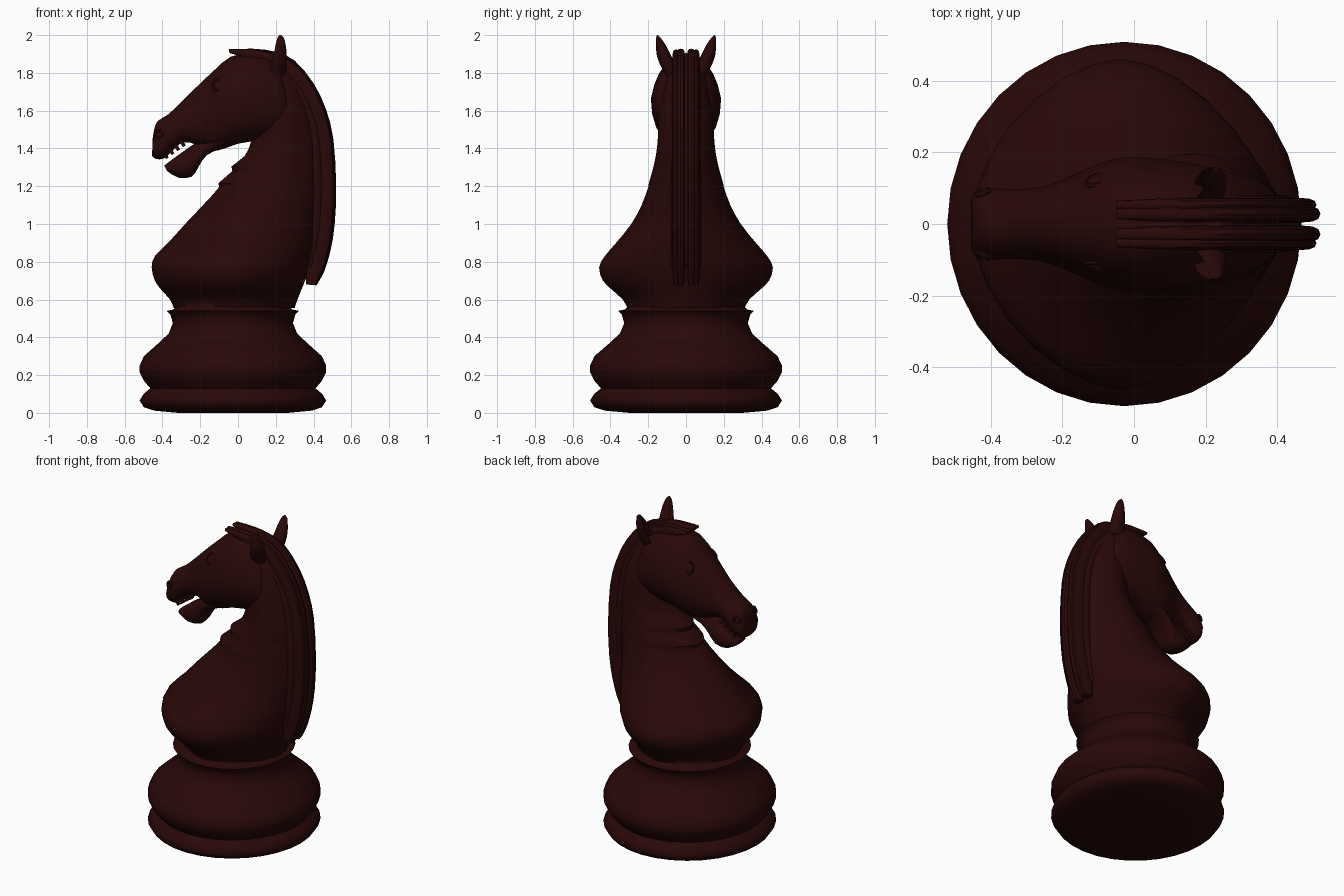
import bpy, bmesh, math
from mathutils import Vector

wood = bpy.data.materials.new("dark_mahogany")
wood.diffuse_color = (0.022, 0.0025, 0.0025, 1)


def finish(ob, name, angle=40):
    ob.name = name
    ob.data.materials.clear()
    ob.data.materials.append(wood)
    bpy.ops.object.select_all(action='DESELECT')
    ob.select_set(True)
    bpy.context.view_layer.objects.active = ob
    bpy.ops.object.shade_smooth_by_angle(angle=math.radians(angle))
    return ob


def refine(rows, steps):
    """Catmull-Rom interpolation of section rows."""
    if steps == 1:
        return rows
    out, n = [], len(rows)
    for i in range(n - 1):
        p = [rows[max(0, min(n - 1, i + k))] for k in (-1, 0, 1, 2)]
        for s in range(steps):
            t = s / steps
            out.append([0.5 * (2 * b + (c - a) * t + (2 * a - 5 * b + 4 * c - d) * t * t
                               + (3 * b - a - 3 * c + d) * t ** 3) for a, b, c, d in zip(*p)])
    return out + [rows[-1]]


def power(v, p):
    return math.copysign(abs(v) ** p, v)


def loft(name, rows, sides=24, p=1.0, steps=2, side=1, dent=False, taper=0, angle=40):
    """Rows: x, z of one edge, x, z of the other edge, half width, y centre."""
    bm = bmesh.new()
    rings = []
    for ax, az, bx, bz, w, yc in refine(rows, steps):
        ring = []
        for k in range(sides):
            t = 2 * math.pi * k / sides
            c, s = power(math.cos(t), p), power(math.sin(t), p)
            s *= 1 - taper * max(c, 0)
            if dent and c < -0.75:
                c = 0.0
            ring.append(bm.verts.new(((ax + bx) / 2 + (ax - bx) / 2 * c, side * (yc + w * s),
                                      (az + bz) / 2 + (az - bz) / 2 * c)))
        rings.append(ring)
    for r, q in zip(rings, rings[1:]):
        for k in range(sides):
            j = (k + 1) % sides
            bm.faces.new((r[k], r[j], q[j], q[k]))
    bm.faces.new(rings[0])
    bm.faces.new(rings[-1])
    bmesh.ops.recalc_face_normals(bm, faces=bm.faces)
    me = bpy.data.meshes.new(name)
    bm.to_mesh(me)
    bm.free()
    ob = bpy.data.objects.new(name, me)
    bpy.context.collection.objects.link(ob)
    return finish(ob, name, angle)


# Turned base with foot ring, round belly and collar
profile = [(0.30, 0), (0.43, 0.012), (0.485, 0.03), (0.508, 0.065), (0.487, 0.10), (0.45, 0.13),
           (0.485, 0.17), (0.508, 0.215), (0.508, 0.25), (0.485, 0.30), (0.41, 0.365), (0.35, 0.42),
           (0.327, 0.475), (0.34, 0.52), (0.36, 0.54), (0.325, 0.547), (0.305, 0.565), (0.315, 0.59)]
CX, SX = -0.027, 0.972
loft("turned_base", [(CX + r * SX, z, CX - r * SX, z, r, 0) for r, z in profile], sides=32, steps=1, angle=75)

# Chest and neck: height, front x, back x, half width
neck = [(0.555, -0.34, 0.30, 0.31), (0.60, -0.36, 0.315, 0.335), (0.65, -0.405, 0.335, 0.39),
        (0.70, -0.44, 0.355, 0.44), (0.77, -0.457, 0.38, 0.46), (0.83, -0.44, 0.395, 0.43),
        (0.90, -0.37, 0.41, 0.37), (1.00, -0.28, 0.42, 0.29), (1.10, -0.185, 0.43, 0.235),
        (1.195, -0.10, 0.435, 0.20), (1.215, -0.105, 0.435, 0.197), (1.28, -0.03, 0.435, 0.178),
        (1.305, -0.035, 0.435, 0.172), (1.36, 0.035, 0.435, 0.16), (1.44, 0.07, 0.43, 0.15),
        (1.55, 0.08, 0.41, 0.145), (1.65, 0.09, 0.38, 0.13), (1.75, 0.10, 0.335, 0.11),
        (1.84, 0.12, 0.28, 0.08), (1.88, 0.15, 0.24, 0.05)]
loft("chest_and_neck", [(b, z, f, z, w, 0) for z, f, b, w in neck], sides=28, p=1.16)

# Head from the back of the cheek to the upper lip
loft("head", [(0.255, 1.76, 0.275, 1.52, 0.115, 0), (0.20, 1.875, 0.245, 1.472, 0.155, 0),
              (0.08, 1.905, 0.09, 1.44, 0.18, 0), (-0.04, 1.885, 0.00, 1.425, 0.185, 0),
              (-0.13, 1.81, -0.07, 1.40, 0.167, 0), (-0.22, 1.725, -0.15, 1.385, 0.13, 0),
              (-0.30, 1.645, -0.22, 1.42, 0.103, 0), (-0.37, 1.58, -0.30, 1.43, 0.097, 0),
              (-0.425, 1.545, -0.385, 1.35, 0.10, 0), (-0.444, 1.50, -0.435, 1.345, 0.094, 0),
              (-0.452, 1.45, -0.455, 1.36, 0.07, 0)], p=0.87, taper=0.22)

# Lower jaw and chin
loft("lower_jaw", [(-0.08, 1.48, -0.07, 1.41, 0.11, 0), (-0.17, 1.45, -0.165, 1.365, 0.095, 0),
                   (-0.22, 1.43, -0.21, 1.30, 0.085, 0), (-0.26, 1.405, -0.245, 1.25, 0.08, 0),
                   (-0.33, 1.355, -0.315, 1.245, 0.075, 0), (-0.39, 1.31, -0.375, 1.28, 0.05, 0)], p=0.87)

# Mane strands: outer edge x, z, inner edge x, z, relative width
mane = [(-0.05, 1.925, -0.045, 1.905, 0.6), (0.08, 1.928, 0.07, 1.87, 0.9), (0.20, 1.912, 0.17, 1.82, 1),
        (0.30, 1.865, 0.25, 1.77, 1), (0.40, 1.745, 0.32, 1.68, 1), (0.465, 1.61, 0.37, 1.57, 1),
        (0.505, 1.45, 0.40, 1.43, 1), (0.52, 1.20, 0.41, 1.20, 1), (0.512, 1.00, 0.40, 1.00, 1),
        (0.49, 0.86, 0.38, 0.88, 1), (0.455, 0.745, 0.36, 0.78, 1), (0.415, 0.675, 0.36, 0.68, 0.7)]

for side, label in ((1, "left"), (-1, "right")):
    loft("mane_centre_strand_" + label, [(a, b, c, d, 0.024 * w, 0.028) for a, b, c, d, w in mane],
         sides=12, p=0.8, side=side)
    loft("mane_middle_strand_" + label,
         [(a + (c - a) * 0.1, b + (d - b) * 0.1, c, d, 0.02 * w, 0.053) for a, b, c, d, w in mane],
         sides=12, p=0.8, side=side)
    loft("mane_side_strand_" + label,
         [(a + (c - a) * 0.65, b + (d - b) * 0.65, c + (c - a) * 0.3, d + (d - b) * 0.3, 0.024 * w, 0.056)
          for a, b, c, d, w in mane[2:-1]], sides=12, p=0.8, side=side)

    # Hollow pointed ear
    loft("ear_" + label, [(0.25, 1.79, 0.15, 1.79, 0.035, 0.075), (0.257, 1.85, 0.16, 1.85, 0.04, 0.10),
                          (0.258, 1.90, 0.178, 1.90, 0.036, 0.12), (0.252, 1.95, 0.19, 1.95, 0.025, 0.134),
                          (0.243, 1.985, 0.203, 1.985, 0.012, 0.146), (0.227, 2.0, 0.218, 2.0, 0.003, 0.151)],
         sides=16, side=side, dent=True)

    # Eye with lid ring, and nostril rim, each turned to the side of the head
    for name, loc, aim, size in (("eye", (-0.10, 0.123, 1.735), (-0.3, 1, 0.45), 0.034),
                                 ("nostril", (-0.42, 0.088, 1.475), (-0.4, 1, 0.15), 0.02)):
        place = Vector((loc[0], side * loc[1], loc[2]))
        turn = Vector((aim[0], side * aim[1], aim[2])).to_track_quat('Z', 'Y').to_euler()
        bpy.ops.mesh.primitive_torus_add(location=place, rotation=turn, major_radius=size,
                                         minor_radius=0.007, major_segments=20, minor_segments=6)
        finish(bpy.context.object, name + "_rim_" + label)
        if name == "eye":
            bpy.ops.mesh.primitive_uv_sphere_add(location=place, rotation=turn, radius=size,
                                                 segments=16, ring_count=8)
            bpy.context.object.scale = (0.9, 0.9, 0.4)
            finish(bpy.context.object, "eyeball_" + label)

    # Upper teeth along the open mouth
    for i in range(4):
        x = -0.385 + 0.03 * i
        bpy.ops.mesh.primitive_cube_add(size=1, location=(x, side * 0.055, 1.365 + 0.021 * i),
                                        rotation=(0, math.radians(-35), 0))
        bpy.context.object.scale = (0.018, 0.02, 0.04)
        finish(bpy.context.object, "tooth_%s_%d" % (label, i + 1))
